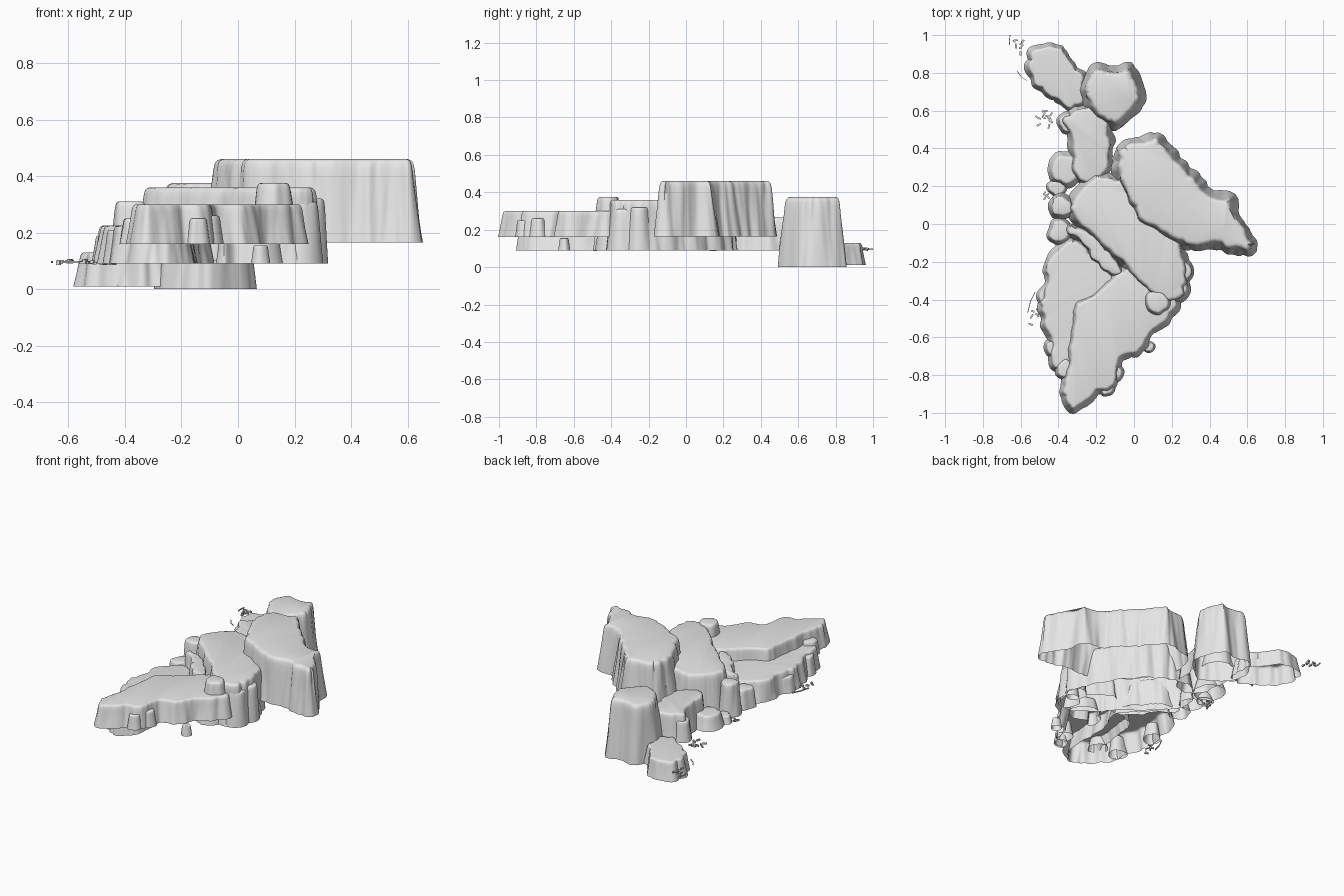
import bpy, bmesh, math, random
from mathutils import Vector, noise

if "Cube" in bpy.data.objects:
    bpy.data.objects.remove(bpy.data.objects["Cube"])

random.seed(4)
stone = bpy.data.materials.new("grey_stone")
stone.diffuse_color = (0.8, 0.8, 0.8, 1)
stone.use_nodes = True
stone.node_tree.nodes["Principled BSDF"].inputs["Base Color"].default_value = stone.diffuse_color

# cliff profile: (height fraction, inset fraction)
PROFILE = [(0, 0), (0.12, 0.12), (0.26, 0.26), (0.42, 0.42), (0.58, 0.56), (0.74, 0.7), (0.86, 0.8),
           (0.93, 0.9), (0.97, 1.02), (0.99, 1.2), (1, 1.45)]


def finish(name, bm):
    mesh = bpy.data.meshes.new(name)
    bm.to_mesh(mesh)
    bm.free()
    mesh.materials.append(stone)
    ob = bpy.data.objects.new(name, mesh)
    bpy.context.collection.objects.link(ob)
    bpy.ops.object.select_all(action='DESELECT')
    ob.select_set(True)
    bpy.context.view_layer.objects.active = ob
    bpy.ops.object.shade_smooth_by_angle(angle=math.radians(45))
    return ob


def smooth_loop(pts, step):
    """Closed Catmull-Rom curve through the points, counter-clockwise."""
    pts = [Vector(p) for p in pts]
    n = len(pts)
    if sum(pts[i - 1].cross(pts[i]) for i in range(n)) < 0:
        pts.reverse()
    out = []
    for i in range(n):
        a, b, c, d = (pts[(i + k) % n] for k in (-1, 0, 1, 2))
        m = max(2, round((c - b).length / step))
        for k in range(m):
            t = k / m
            out.append(0.5 * (2 * b + (c - a) * t + (2 * a - 5 * b + 4 * c - d) * t * t
                              + (3 * b - 3 * c + d - a) * t ** 3))
    return out


def mesa(name, pts, z0, z1, inset=0.05, flute=0.035, step=0.01):
    """Open-bottomed flat-topped cliff with fluted, inward-leaning walls."""
    loop = smooth_loop(pts, step)
    n = len(loop)
    bm = bmesh.new()
    rings = []
    for h, f in PROFILE:
        z = z0 + (z1 - z0) * h
        ring = []
        for i, p in enumerate(loop):
            t = (loop[(i + 5) % n] - loop[i - 5]).normalized()
            out = Vector((t.y, -t.x))
            seed = z1 * 30
            lobe = abs(noise.noise(Vector((p.x * 10, p.y * 10, z * 1.5 + seed))))
            lobe += 0.25 * abs(noise.noise(Vector((p.x * 24, p.y * 24, z * 3 + seed))))
            q = p + out * (flute * (lobe - 0.22) - inset * f)
            ring.append(bm.verts.new((q.x, q.y, z)))
        rings.append(ring)
    for lo, hi in zip(rings, rings[1:]):
        for i in range(n):
            j = (i + 1) % n
            bm.faces.new((lo[i], lo[j], hi[j], hi[i]))
    bm.faces.new(rings[-1])
    return finish(name, bm)


def boulder(name, x, y, r, z0, z1):
    """Small irregular mesa on a rounded outline."""
    a0 = random.random() * 6
    pts = []
    for k in range(9):
        a, rr = a0 + k * math.tau / 9, r * random.uniform(0.9, 1.1)
        pts.append((x + rr * math.cos(a), y + rr * math.sin(a)))
    return mesa(name, pts, z0, z1, r * 0.3, r * 0.25, r * 0.2)


# main plateaus, from highest to lowest
mesa("high_plateau", [(-.11, .36), (-.07, .44), (.02, .465), (.12, .485), (.2, .42), (.27, .33), (.35, .26),
     (.42, .18), (.53, .16), (.56, .06), (.61, -.02), (.655, -.11), (.61, -.165), (.5, -.16), (.42, -.13),
     (.28, -.14), (.12, -.07), (0, .04), (-.08, .17), (-.115, .26)], .165, .46, .042)
mesa("middle_plateau", [(-.35, .12), (-.29, .22), (-.2, .27), (-.1, .27), (.05, .18), (.2, 0), (.27, -.13),
     (.305, -.22), (.295, -.31), (.27, -.39), (.17, -.43), (.08, -.38), (0, -.32), (-.05, -.25), (-.14, -.17),
     (-.22, -.1), (-.29, -.04), (-.35, .03)], .09, .36, .035)
mesa("front_plateau", [(-.385, -.82), (-.395, -.9), (-.335, -1.0), (-.24, -.96), (-.18, -.9), (-.12, -.87),
     (-.07, -.78), (-.05, -.72), (.02, -.7), (.07, -.61), (.15, -.56), (.2, -.51), (.235, -.42), (.15, -.33),
     (0, -.22), (-.08, -.24), (-.15, -.29), (-.22, -.36), (-.31, -.42), (-.34, -.52), (-.355, -.62),
     (-.36, -.72)], .16, .3, .028)
mesa("left_plateau", [(-.42, -.12), (-.485, -.22), (-.475, -.32), (-.515, -.42), (-.49, -.52), (-.455, -.62),
     (-.455, -.71), (-.4, -.8), (-.28, -.9), (-.17, -.84), (-.15, -.65), (-.14, -.45), (-.08, -.3),
     (-.15, -.2), (-.24, -.12), (-.33, -.06)], .09, .225, .03)
mesa("link_plateau", [(-.38, .56), (-.31, .62), (-.2, .63), (-.13, .56), (-.11, .42), (-.12, .28),
     (-.2, .2), (-.3, .22), (-.34, .32), (-.35, .45)], .09, .265, .03)
mesa("back_tower", [(-.29, .68), (-.265, .78), (-.2, .85), (-.1, .84), (-.02, .86), (.03, .79), (.065, .66),
     (0, .57), (-.1, .5), (-.21, .55)], 0, .375, .042, .025)
mesa("low_back_mesa", [(-.57, .82), (-.55, .92), (-.46, .965), (-.38, .94), (-.32, .86), (-.26, .78),
     (-.25, .66), (-.33, .605), (-.43, .65), (-.53, .73)], .01, .13, .025)

# boulders leaning on the cliffs: x, y, radius, bottom, top
ROCKS = [
    (.12, -.41, .075, .2, .375), (-.37, .285, .095, .09, .18), (-.38, .09, .07, .1, .31),
    (-.39, -.04, .07, .1, .225), (.08, -.65, .033, .09, .155), (-.105, -.79, .055, .16, .26),
    (-.14, -.87, .045, .16, .25), (.25, -.25, .065, .09, .32), (.235, -.345, .07, .09, .31),
    (-.46, -.38, .06, .09, .19), (-.42, -.66, .06, .09, .21), (-.36, -.77, .06, .16, .25),
    (-.35, .54, .06, .09, .22), (-.41, .19, .05, .09, .14),
]
for x, y, r, z0, z1 in ROCKS:
    boulder("boulder", x, y, r, z0, z1)

# stepped ledge between the middle and left plateaus, and feet under the front plateau
mesa("ledge", [(-.35, 0), (-.36, -.06), (-.28, -.11), (-.21, -.21), (-.13, -.28), (-.06, -.26), (-.1, -.16),
     (-.25, -.03)], .1, .29, .02)
mesa("foot_ledge", [(-.07, -.42), (-.05, -.5), (.0, -.46), (.07, -.49), (.13, -.46), (.16, -.38), (.04, -.33)],
     .09, .17, .015)


def pebbles(name, x, y, sx, sy, count):
    """Cluster of tiny tilted stone chips."""
    bm = bmesh.new()
    for _ in range(count):
        vs = bmesh.ops.create_cube(bm, size=1)["verts"]
        a = random.random() * 3
        sz = (random.uniform(.01, .028), .009, .01)
        c = Vector((x + random.uniform(-sx, sx), y + random.uniform(-sy, sy), .096 + random.uniform(-.006, .006)))
        for v in vs:
            px, py, pz = (v.co[k] * sz[k] for k in range(3))
            v.co = c + Vector((px * math.cos(a) - py * math.sin(a), px * math.sin(a) + py * math.cos(a), pz))
    return finish(name, bm)


pebbles("back_pebbles", -.61, .925, .025, .05, 10)
pebbles("upper_left_pebbles", -.475, .56, .045, .05, 14)
pebbles("middle_left_pebbles", -.45, .17, .03, .04, 10)
pebbles("front_left_pebbles", -.53, -.5, .025, .06, 8)


def sliver(name, pts):
    """Thin curved strip of stone."""
    bm = bmesh.new()
    rows = [[bm.verts.new((x + dx, y, z)) for dx, z in ((0, .092), (.004, .092), (.004, .1), (0, .1))]
            for x, y in pts]
    for a, b in zip(rows, rows[1:]):
        for i in range(4):
            bm.faces.new((a[i], a[i - 1], b[i - 1], b[i]))
    bm.faces.new(rows[0])
    bm.faces.new(rows[-1][::-1])
    bmesh.ops.recalc_face_normals(bm, faces=bm.faces)
    return finish(name, bm)


sliver("outer_sliver", [(-.66, .945), (-.662, .97), (-.658, 1.0)])
sliver("inner_sliver", [(-.62, .81), (-.6, .78), (-.57, .76)])
sliver("front_sliver", [(-.565, -.47), (-.55, -.41), (-.525, -.36)])
